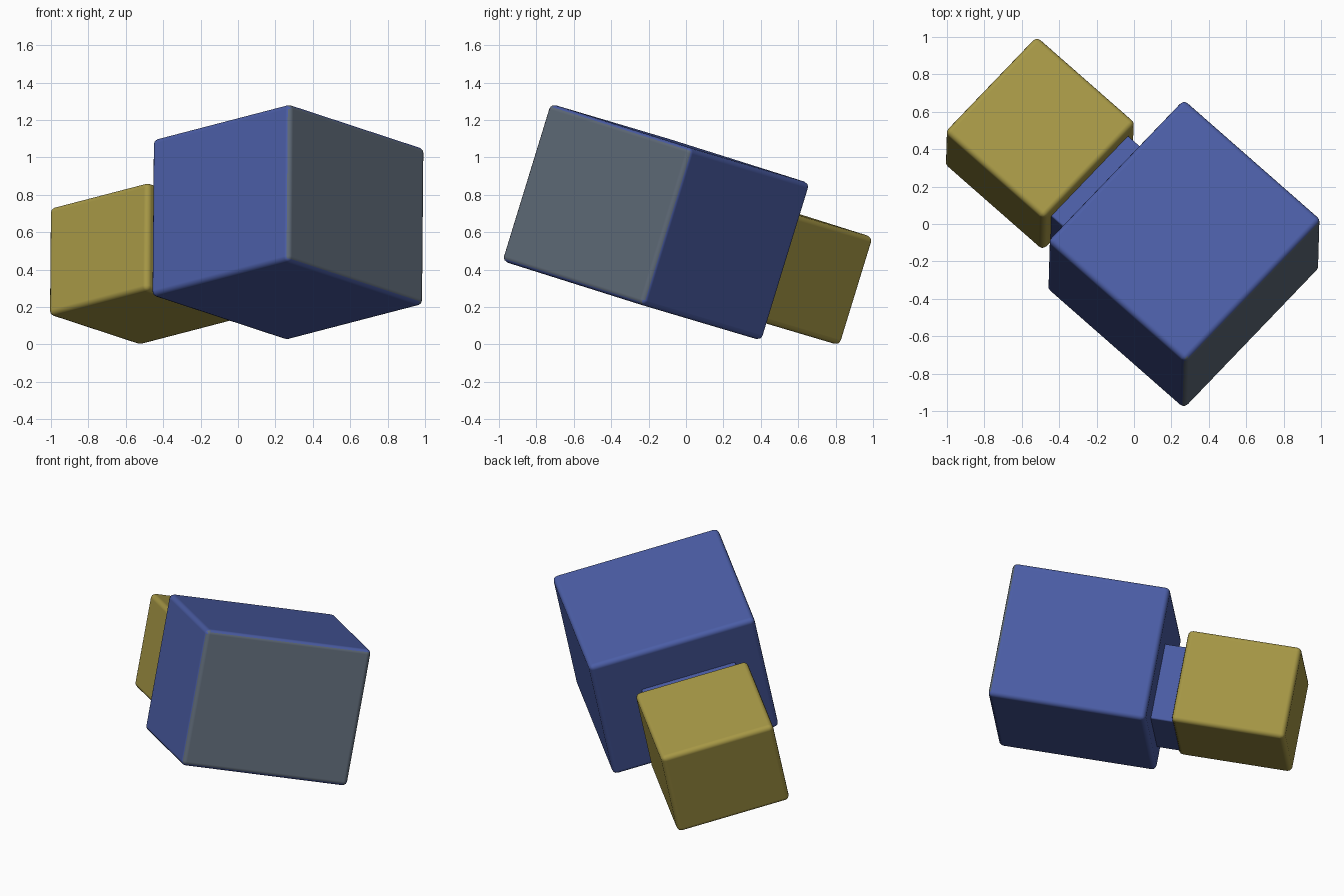
import bpy, bmesh
from mathutils import Vector, Matrix

if "Cube" in bpy.data.objects:
    bpy.data.objects.remove(bpy.data.objects["Cube"])

# Shared tilted axes: u runs back-right, v runs back-left, w is the tilted up
u = Vector((0.715, 0.745, -0.235)).normalized()
v = Vector((-0.725, 0.64, -0.19))
v = (v - u * v.dot(u)).normalized()
w = u.cross(v)


def material(name, rgb):
    m = bpy.data.materials.new(name)
    m.diffuse_color = (*rgb, 1)
    m.use_nodes = True
    m.node_tree.nodes["Principled BSDF"].inputs["Base Color"].default_value = m.diffuse_color
    return m


blue = material("blue", (0.07, 0.11, 0.38))
slate = material("slate", (0.11, 0.14, 0.18))
yellow = material("yellow", (0.38, 0.31, 0.06))


def block(name, corner, su, sv, sw, mats, radius=0.03):
    """Rounded box hanging back and down from its front top corner."""
    centre = Vector(corner) + u * su / 2 + v * sv / 2 - w * sw / 2
    bm = bmesh.new()
    bmesh.ops.create_cube(bm, size=1)
    bmesh.ops.scale(bm, vec=(su, sv, sw), verts=bm.verts)
    bm.normal_update()
    if len(mats) > 1:
        for f in bm.faces:
            if f.normal.y < -0.9:
                f.material_index = 1
    me = bpy.data.meshes.new(name)
    bm.to_mesh(me)
    bm.free()
    for m in mats:
        me.materials.append(m)
    ob = bpy.data.objects.new(name, me)
    bpy.context.collection.objects.link(ob)
    rot = Matrix((u, v, w)).transposed().to_4x4()
    ob.matrix_world = Matrix.Translation(centre) @ rot
    bev = ob.modifiers.new("rounding", 'BEVEL')
    bev.width = radius
    bev.segments = 3
    bev.harden_normals = True
    for p in me.polygons:
        p.use_smooth = True
    return ob


# Large block
big = Vector((0.275, -0.735, 1.29))
big_v = 1.0
block("large_block", big, 1.08, big_v, 0.88, [blue, slate])

# Small block
small = Vector((-0.482, 0.03, 0.87))
su, sv, sw = 0.73, 0.72, 0.605
block("small_block", small, su, sv, sw, [yellow])

# Recessed neck joining the facing sides of the two blocks
gap = (small - big).dot(v) - big_v
side, top, bottom = 0.06, 0.10, 0.01
start = small + u * side - w * top - v * (gap + 0.04)
block("connecting_neck", start, su - 2 * side, gap + 0.08, sw - top - bottom, [blue], 0.01)
